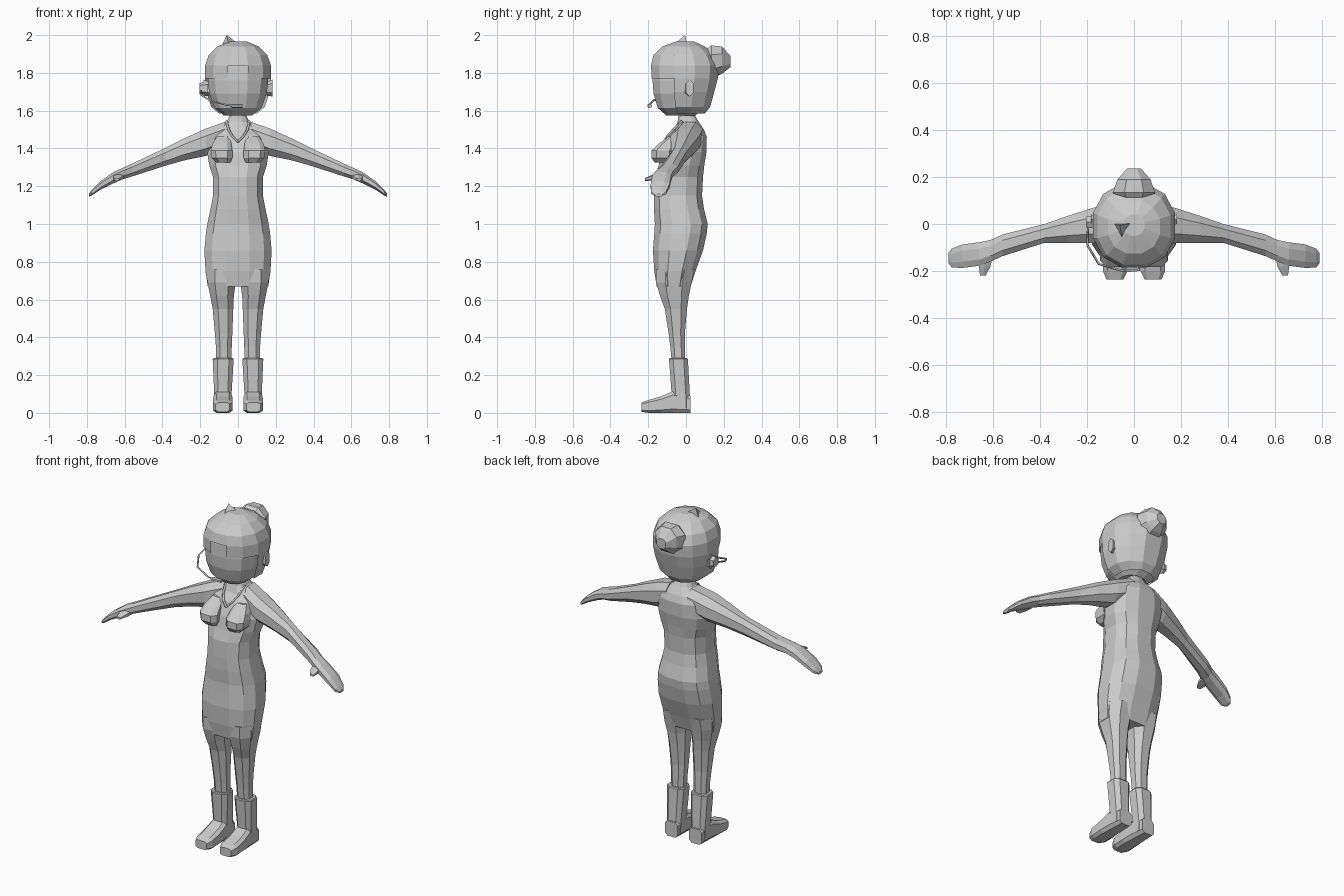
import bpy, bmesh, math
from mathutils import Vector

grey = bpy.data.materials.new("plain grey")
grey.diffuse_color = (0.6, 0.6, 0.6, 1)


def finish(name, bm):
    bmesh.ops.recalc_face_normals(bm, faces=bm.faces)
    me = bpy.data.meshes.new(name)
    bm.to_mesh(me)
    bm.free()
    me.materials.append(grey)
    ob = bpy.data.objects.new(name, me)
    bpy.context.collection.objects.link(ob)
    return ob


def section(axis, pos, a0, a1, b0, b1, n, power):
    """Rounded-box ring across one axis, spanning a0..a1 and b0..b1."""
    pts = []
    for i in range(n):
        t = 2 * math.pi * (i + 0.5) / n
        c, s = math.cos(t), math.sin(t)
        u = math.copysign(abs(c) ** (2 / power), c)
        v = math.copysign(abs(s) ** (2 / power), s)
        pts.append([u, v])
    mu, mv = max(p[0] for p in pts), max(p[1] for p in pts)
    ring = []
    for u, v in pts:
        a = (a0 + a1) / 2 + u / mu * (a1 - a0) / 2
        b = (b0 + b1) / 2 + v / mv * (b1 - b0) / 2
        ring.append(Vector({'x': (pos, a, b), 'y': (a, pos, b), 'z': (a, b, pos)}[axis]))
    return ring


def loft(name, axis, rows, n=8, power=2.4, side=1, drop=None):
    """Skin a list of rings (position, a0, a1, b0, b1); side=-1 mirrors in x."""
    bm = bmesh.new()
    rings = []
    for r in rows:
        rings.append([bm.verts.new((p.x * side, p.y, p.z)) for p in section(axis, *r, n, power)])
    for r0, r1 in zip(rings, rings[1:]):
        for i in range(n):
            j = (i + 1) % n
            bm.faces.new((r0[i], r0[j], r1[j], r1[i]))
    bm.faces.new(rings[0])
    bm.faces.new(rings[-1])
    if drop:
        bm.normal_update()
        gone = [f for f in bm.faces if drop(f.calc_center_median())]
        bmesh.ops.delete(bm, geom=gone, context='FACES')
    return finish(name, bm)


def tube(name, pts, radius):
    cu = bpy.data.curves.new(name, 'CURVE')
    cu.dimensions = '3D'
    cu.bevel_depth = radius
    cu.bevel_resolution = 0
    cu.use_fill_caps = True
    sp = cu.splines.new('POLY')
    sp.points.add(len(pts) - 1)
    for p, q in zip(sp.points, pts):
        p.co = (*q, 1)
    cu.materials.append(grey)
    ob = bpy.data.objects.new(name, cu)
    bpy.context.collection.objects.link(ob)


# Torso, hips and neck: z, half width, front y, back y
torso = [(.67, .160, -.155, .025), (.75, .172, -.168, .05), (.86, .178, -.175, .09),
         (.95, .170, -.168, .11), (1.0, .162, -.165, .115), (1.08, .146, -.17, .095),
         (1.15, .132, -.17, .085), (1.25, .132, -.165, .09), (1.31, .152, -.145, .097),
         (1.38, .163, -.13, .108), (1.46, .145, -.095, .11), (1.5, .115, -.06, .095),
         (1.54, .06, -.045, .068), (1.57, .046, -.04, .05), (1.63, .045, -.04, .045)]
loft("torso", 'z', [(z, -w, w, f, b) for z, w, f, b in torso], 12, 2.5)

# Head, then a hair shell open over the face
head = [(1.575, .075, -.105, .05), (1.615, .125, -.15, .10), (1.69, .152, -.172, .13),
        (1.76, .16, -.177, .145), (1.83, .158, -.174, .15), (1.90, .13, -.15, .12),
        (1.94, .07, -.09, .06)]
loft("head", 'z', [(z, -w, w, f, b) for z, w, f, b in head], 12, 2.3)
hair = [(1.585, .10, -.12, .10), (1.62, .142, -.155, .128), (1.70, .168, -.177, .15),
        (1.77, .175, -.182, .168), (1.84, .174, -.185, .172), (1.895, .155, -.172, .15),
        (1.94, .11, -.125, .10), (1.967, .045, -.05, .04)]


def face_gap(c):
    return c.z < 1.59 or (c.y < -.07 and c.z < 1.75) or (abs(c.x) < .09 and c.y < 0 and c.z < 1.82)


loft("hair", 'z', [(z, -w, w, f, b) for z, w, f, b in hair], 12, 2.2, drop=face_gap)

# Bun at the back of the head
loft("hair_bun", 'y', [(.10, -.07, .07, 1.79, 1.92), (.135, -.09, .09, 1.77, 1.945),
                       (.19, -.07, .07, 1.795, 1.94), (.235, -.03, .03, 1.83, 1.89)], 8, 2.2)

# Pointed tuft on the crown
bm = bmesh.new()
base = [bm.verts.new(p) for p in ((-.085, 0, 1.945), (0, .005, 1.955), (-.05, -.065, 1.95))]
tip = bm.verts.new((-.06, -.005, 2.0))
bm.faces.new(base)
for i in range(3):
    bm.faces.new((base[i], base[(i + 1) % 3], tip))
finish("hair_tuft", bm)

# Headset with boom microphone on one side
loft("earpiece", 'x', [(-.205, -.015, .03, 1.69, 1.745), (-.16, -.02, .04, 1.68, 1.755)], 6)
tube("microphone_boom", [(-.195, 0, 1.71), (-.198, -.09, 1.685), (-.15, -.17, 1.655),
                         (-.06, -.197, 1.63), (-.02, -.197, 1.625)], .005)
loft("microphone", 'x', [(-.035, -.205, -.18, 1.615, 1.635), (.025, -.2, -.18, 1.615, 1.635)], 6)

for s, tag in ((1, "right"), (-1, "left")):
    # Ear
    loft("ear_" + tag, 'x', [(.15, -.01, .035, 1.68, 1.75), (.182, 0, .04, 1.675, 1.765)], 6, side=s)
    # Bust
    loft("bust_" + tag, 'z', [(1.325, .04, .115, -.165, -.08), (1.35, .03, .14, -.183, -.06),
                              (1.39, .03, .145, -.182, -.06), (1.425, .035, .135, -.145, -.05),
                              (1.465, .045, .11, -.09, -.03)], 8, 3, s)
    # Edge of the V neckline
    tube("neckline_" + tag, [(s * .06, -.02, 1.545), (s * .05, -.065, 1.5),
                             (s * .03, -.098, 1.465), (0, -.114, 1.435)], .007)
    # Arm and mitten hand: x, y range, z range
    loft("arm_" + tag, 'x', [(.07, -.05, .09, 1.40, 1.54), (.17, -.082, .07, 1.36, 1.505),
                             (.28, -.08, .035, 1.338, 1.455), (.38, -.08, 0, 1.31, 1.405),
                             (.56, -.137, -.045, 1.252, 1.32), (.61, -.16, -.068, 1.237, 1.297),
                             (.66, -.178, -.078, 1.215, 1.275), (.73, -.187, -.087, 1.18, 1.225),
                             (.775, -.185, -.105, 1.15, 1.18), (.79, -.165, -.125, 1.145, 1.16)],
         8, 2.3, s)
    # Thumb
    loft("thumb_" + tag, 'y', [(-.13, .6, .67, 1.235, 1.275), (-.18, .61, .66, 1.23, 1.26),
                               (-.218, .63, .655, 1.228, 1.243)], 6, side=s)
    # Leg
    loft("leg_" + tag, 'z', [(.26, .035, .115, -.075, -.005), (.35, .033, .117, -.083, -.005),
                             (.42, .03, .122, -.092, -.006), (.55, .025, .134, -.112, .005),
                             (.62, .022, .147, -.138, .015), (.69, .012, .161, -.158, .03),
                             (.76, .0, .165, -.16, .045)], 8, 2.4, s)
    # Boot shaft and foot
    loft("boot_shaft_" + tag, 'z', [(.02, .035, .125, -.07, .022), (.1, .034, .126, -.076, .02),
                                    (.285, .023, .134, -.09, .01), (.29, .027, .13, -.086, .006)],
         8, 3, s)
    loft("boot_foot_" + tag, 'y', [(.025, .038, .122, 0, .09), (-.07, .032, .128, 0, .115),
                                   (-.13, .028, .132, 0, .088), (-.2, .028, .132, 0, .068),
                                   (-.235, .045, .118, .006, .055)], 8, 4, s)
